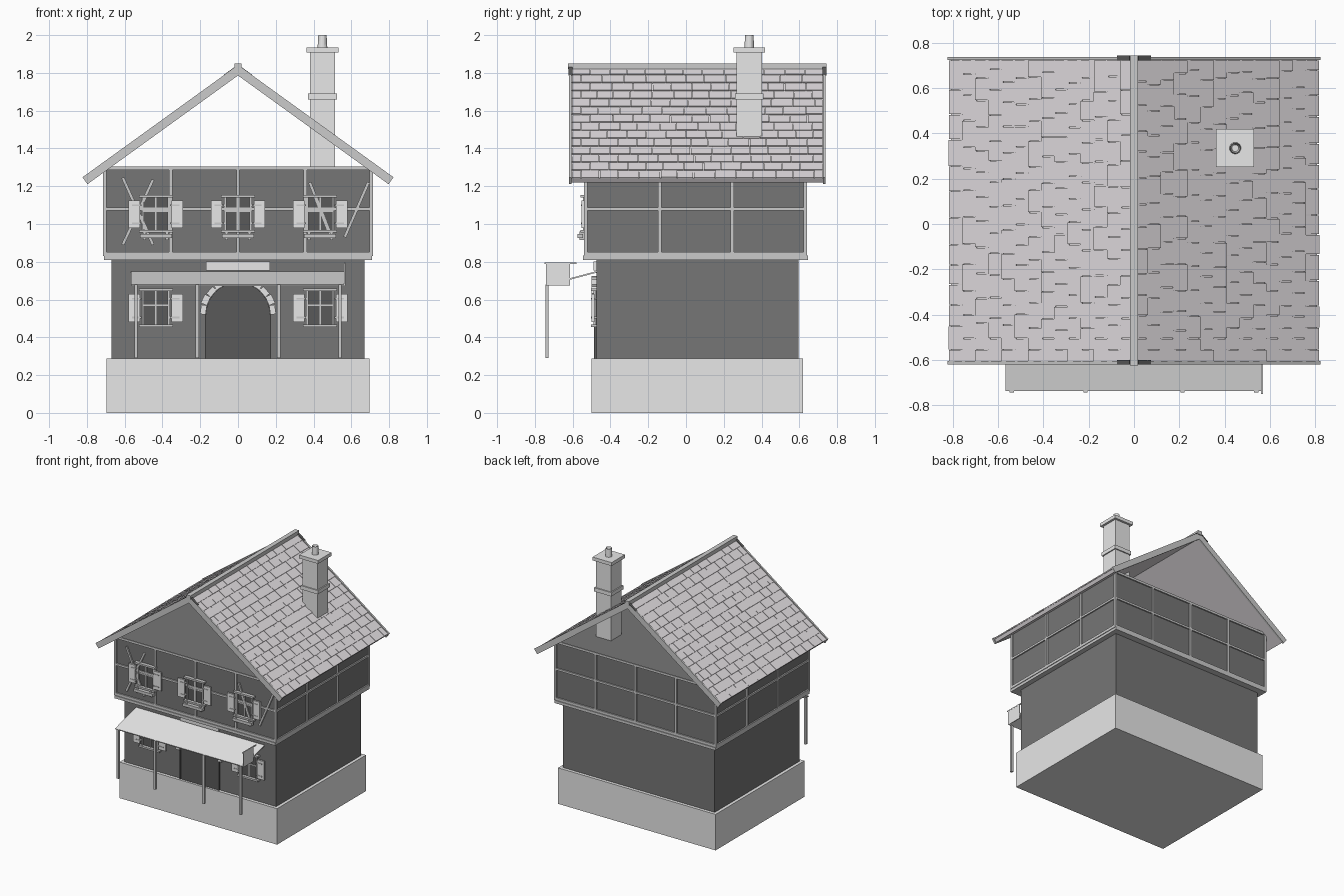
import bpy, bmesh, math, random
from mathutils import Matrix, Vector

random.seed(4)
if "Cube" in bpy.data.objects:
    bpy.data.objects.remove(bpy.data.objects["Cube"])


def material(name, rgb):
    m = bpy.data.materials.new(name)
    m.use_nodes = True
    m.diffuse_color = (*rgb, 1)
    m.node_tree.nodes["Principled BSDF"].inputs["Base Color"].default_value = (*rgb, 1)
    return m


STONE = material("pale stone", (0.8, 0.8, 0.8))
TILE = material("roof tile", (0.76, 0.73, 0.75))
TIMBER = material("grey timber", (0.6, 0.6, 0.6))
WALL = material("dark plaster", (0.18, 0.18, 0.18))
DARK = material("dark glass", (0.1, 0.1, 0.1))


def finish(name, bm, mat):
    bmesh.ops.recalc_face_normals(bm, faces=bm.faces)
    mesh = bpy.data.meshes.new(name)
    bm.to_mesh(mesh)
    bm.free()
    mesh.materials.append(mat)
    ob = bpy.data.objects.new(name, mesh)
    bpy.context.collection.objects.link(ob)
    return ob


def span(x0, x1, y0, y1, z0, z1):
    """Matrix of a box given by its limits."""
    return (Matrix.Translation(((x0 + x1) / 2, (y0 + y1) / 2, (z0 + z1) / 2))
            @ Matrix.Diagonal((x1 - x0, y1 - y0, z1 - z0, 1)))


def brace(a, b, y, w, d):
    """Matrix of a bar between two (x, z) points on a front wall."""
    dx, dz = b[0] - a[0], b[1] - a[1]
    return (Matrix.Translation(((a[0] + b[0]) / 2, y, (a[1] + b[1]) / 2))
            @ Matrix.Rotation(math.atan2(dx, dz), 4, 'Y')
            @ Matrix.Diagonal((w, d, math.hypot(dx, dz), 1)))


def boxes(name, mat, mats):
    bm = bmesh.new()
    for m in mats:
        bmesh.ops.create_cube(bm, size=1, matrix=m)
    return finish(name, bm, mat)


# Main volumes
boxes("stone_base", STONE, [span(-.695, .695, -.5, .62, 0, .287)])
boxes("ground_floor_walls", WALL, [span(-.67, .67, -.475, .595, .28, .82)])
boxes("upper_floor_walls", WALL, [span(-.705, .705, -.53, .63, .82, 1.3)])

# Timber frame of the upper floor
X, Y0, Y1, T = .715, -.54, .64, .01
frame = [span(-.71, .71, -.545, .645, .81, .832)]
for z, h in ((.842, .022), (1.08, .016), (1.296, .018)):
    for y in (Y0, Y1 - T):
        frame.append(span(-X, X, y, y + T, z - h / 2, z + h / 2))
    for x in (-X, X - T):
        frame.append(span(x, x + T, Y0, Y1, z - h / 2, z + h / 2))
for y in (Y0, Y1 - T):
    for x in (-.706, -.355, 0, .355, .706):
        frame.append(span(x - .009, x + .009, y, y + T, .83, 1.3))
for x in (-X, X - T):
    for y in (Y0 + .009, -.14, .245, Y1 - .009):
        frame.append(span(x, x + T, y - .009, y + .009, .83, 1.3))
boxes("timber_frame", TIMBER, frame)
boxes("diagonal_braces", TIMBER, [
    brace(a, b, -.535, .016, .012) for a, b in (
        ((-.61, 1.245), (-.45, .89)), ((-.45, 1.235), (-.61, .89)),
        ((.38, 1.22), (.49, .94)), ((.69, 1.22), (.565, .93)))])


# Windows with shutters
def window(name, cx, y, z0, z1, flower_box):
    boxes(name + "_glass", DARK, [span(cx - .075, cx + .075, y - .004, y + .02, z0, z1)])
    bars = [span(cx - .004, cx + .004, y - .01, y, z0, z1),
            span(cx - .07, cx + .07, y - .01, y, (z0 + z1) / 2 + .01, (z0 + z1) / 2 + .018)]
    for s in (-1, 1):
        bars.append(span(cx + s * .068 - .006, cx + s * .068 + .006, y - .016, y, z0, z1))
    for z in (z0, z1):
        bars.append(span(cx - .09, cx + .09, y - .028, y, z - .006, z + .008))
    boxes(name + "_frame", TIMBER, bars)
    boxes(name + "_shutters", STONE, [
        span(cx + s * .114 - .03, cx + s * .114 + .03, y - .024, y - .01, z0 + .02, z1 - .02)
        for s in (-1, 1)])
    boxes(name + "_hinges", TIMBER, [
        span(cx + s * .1 - .025, cx + s * .1 + .025, y - .027, y, z - .004, z + .004)
        for s in (-1, 1) for z in (z0 + .045, z1 - .045)])
    if flower_box:
        boxes(name + "_flower_box", TIMBER,
              [span(cx - .085, cx + .085, y - .045, y - .015, z0 - .035, z0 - .012)]
              + [span(cx + s * .06 - .008, cx + s * .06 + .008, y - .035, y, z0 - .045, z0)
                 for s in (-1, 1)])


for label, cx in (("right", -.435), ("middle", 0), ("left", .435)):
    window("upper_window_" + label, cx, -.53, .96, 1.145, True)
    if cx:
        window("lower_window_" + label, cx, -.475, .46, .65, False)

# Arched door and the stones round its arch
R, CZ = .17, .52
outline = [(-R, .287), (R, .287)] + [
    (R * math.cos(a), CZ + R * math.sin(a)) for a in (math.pi * i / 16 for i in range(17))]
bm = bmesh.new()
face = bm.faces.new([bm.verts.new((x, -.483, z)) for x, z in outline])
ext = bmesh.ops.extrude_face_region(bm, geom=[face])
bmesh.ops.translate(bm, vec=(0, .02, 0),
                    verts=[v for v in ext["geom"] if isinstance(v, bmesh.types.BMVert)])
finish("door", bm, DARK)
stones = []
for i in range(11):
    a = math.pi * (i + .5) / 11
    d = Vector((math.cos(a), math.sin(a)))
    r1 = .205 if i % 2 else .2
    stones.append(brace((d.x * R, CZ + d.y * R), (d.x * r1, CZ + d.y * r1), -.485, .05, .03))
boxes("door_arch_stones", STONE, stones)
boxes("door_jambs", DARK, [span(s * .17 - .004, s * .17 + .004, -.488, -.47, .287, CZ)
                           for s in (-1, 1)])
boxes("sign_board", STONE, [span(-.17, .17, -.49, -.47, .755, .802)])

# Porch canopy on four posts
slope = Matrix.Translation((0, -.606, .711)) @ Matrix.Rotation(math.atan2(.07, .262), 4, 'X')
boxes("porch_canopy", STONE, [slope @ Matrix.Diagonal((1.135, .271, .008, 1))])
boxes("porch_posts", TIMBER, [span(x - .009, x + .009, -.745, -.727, .29, .68)
                              for x in (-.54, -.215, .215, .54)])
boxes("hanging_sign", STONE, [span(.562, .568, -.74, -.615, .675, .787),
                              span(.561, .569, -.75, -.58, .787, .795)])

# Roof: a slab, gable trim and overlapping tiles on each side
PEAK, ANGLE = 1.838, math.atan(.722)
LENGTH = .815 / math.cos(ANGLE)
ROWS = 14
slabs, trims, tiles, brackets = [], [], [], []
for s in (-1, 1):
    c, k = math.cos(ANGLE), math.sin(ANGLE)
    # local axes: down the slope, along the ridge, out of the roof
    frame_m = Matrix(((s * c, 0, s * k, 0), (0, 1, 0, 0), (-k, 0, c, PEAK), (0, 0, 0, 1)))
    slabs.append(frame_m @ span(0, LENGTH, -.612, .728, -.036, -.01))
    for y in (-.62, .724):
        trims.append(frame_m @ span(0, LENGTH + .008, y, y + .014, -.042, .003))
        brackets.append(frame_m @ span(.02, .09, y - .001, y + .02, .002, .005))
    step = LENGTH / ROWS
    for row in range(ROWS):
        y = -.606
        width = .05 if row % 2 else .1
        while y < .72:
            end = min(y + width, .724)
            if .724 - end < .03:
                end = .724
            lift = random.uniform(-.001, .001)
            tilt = (Matrix.Translation((row * step, 0, -.006 + lift))
                    @ Matrix.Rotation(-.07, 4, 'Y'))
            tiles.append(frame_m @ tilt @ span(0, step + .004, y + .0015, end - .0015, -.008, 0))
            y = end
            width = random.uniform(.085, .12)
boxes("roof_slabs", TILE, slabs)
boxes("roof_gable_trim", TIMBER, trims)
boxes("roof_tiles", TILE, tiles)
boxes("ridge_end_brackets", DARK, brackets)
boxes("ridge_beam", TIMBER, [span(-.018, .018, -.625, .745, 1.82, 1.85)])

# Chimney with band, cap and pot
CX, CY = .447, .335


def collar(r, z0, z1):
    return span(CX - r, CX + r, CY - r, CY + r, z0, z1)


boxes("chimney", STONE, [collar(.067, 1.3, 1.915), collar(.076, 1.66, 1.69),
                         collar(.084, 1.908, 1.935)])
bm = bmesh.new()
bmesh.ops.create_cone(bm, cap_ends=True, segments=16, radius1=.026, radius2=.022, depth=.07,
                      matrix=Matrix.Translation((CX, CY, 1.965)))
top = [f for f in bm.faces if f.normal.z > .9]
bmesh.ops.inset_region(bm, faces=top, thickness=.007, depth=0)
bmesh.ops.translate(bm, vec=(0, 0, -.05), verts=list({v for f in top for v in f.verts}))
finish("chimney_pot", bm, STONE)
